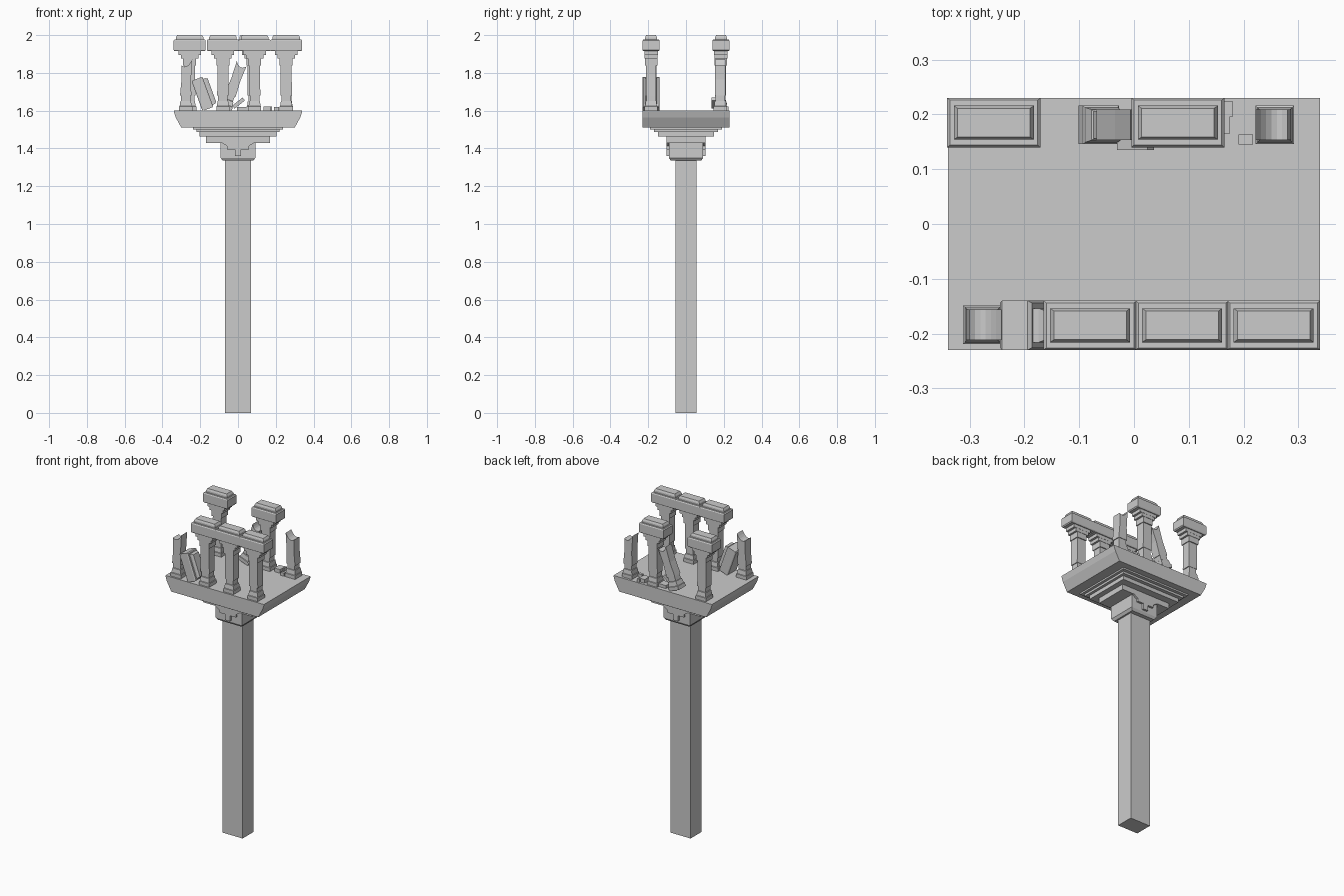
import bpy, bmesh
from math import radians
from mathutils import Matrix, Vector

if "Cube" in bpy.data.objects:
    bpy.data.objects.remove(bpy.data.objects["Cube"])


def finish(name, bm, matrix=None):
    bmesh.ops.recalc_face_normals(bm, faces=bm.faces)
    if matrix:
        bm.transform(matrix)
    mesh = bpy.data.meshes.new(name)
    bm.to_mesh(mesh)
    bm.free()
    ob = bpy.data.objects.new(name, mesh)
    bpy.context.collection.objects.link(ob)
    return ob


def loft(bm, sections):
    """Stack of rectangles (z, half_x, half_y), joined and capped."""
    rings = [[bm.verts.new((sx * hx, sy * hy, z))
              for sx, sy in ((-1, -1), (1, -1), (1, 1), (-1, 1))]
             for z, hx, hy in sections]
    for a, b in zip(rings, rings[1:]):
        for i in range(4):
            j = (i + 1) % 4
            bm.faces.new((a[i], a[j], b[j], b[i]))
    bm.faces.new(rings[0][::-1])
    bm.faces.new(rings[-1])


def extrude_y(bm, outline, y0, y1):
    """Prism from an x-z outline."""
    face = bm.faces.new([bm.verts.new((x, y0, z)) for x, z in outline])
    out = bmesh.ops.extrude_face_region(bm, geom=[face])
    verts = [v for v in out["geom"] if isinstance(v, bmesh.types.BMVert)]
    bmesh.ops.translate(bm, verts=verts, vec=(0, y1 - y0, 0))


def place(x, y, z, tilt=0, turn=0):
    return (Matrix.Translation((x, y, z)) @ Matrix.Rotation(radians(turn), 4, 'Z')
            @ Matrix.Rotation(radians(tilt), 4, 'Y'))


def stack(name, sections, matrix=None):
    bm = bmesh.new()
    loft(bm, sections)
    return finish(name, bm, matrix)


BASE = [(0, .035, .035), (.022, .035, .035), (.024, .032, .032),
        (.05, .028, .028), (.052, .025, .025), (.08, .025, .025)]
LINTEL = [(0, .08, .041), (.006, .085, .045), (.056, .085, .045), (.062, .08, .041),
          (.062, .073, .031), (.073, .073, .031), (.085, .066, .026)]


def column(name, x, y):
    """Whole column: base, shaft, stepped capital and lintel block."""
    stack(name, BASE + [(.08, .03, .027), (.24, .029, .027), (.24, .034, .033),
                        (.275, .034, .033), (.275, .046, .035), (.295, .046, .035),
                        (.295, .06, .036), (.318, .06, .036)], place(x, y, 1.6))
    stack(name + "_lintel", LINTEL, place(x, y, 1.915))


def broken_column(name, matrix, slope, lean=0.0):
    """Snapped column with a curved, slanting break."""
    bm = bmesh.new()
    loft(bm, BASE)
    n = 6
    top = [((-.029 + .058 * i / n) + lean,
            .255 + slope * (i / n - .5) - .02 * (1 - (2 * i / n - 1) ** 2))
           for i in range(n + 1)]
    extrude_y(bm, [(.03, .08), (-.03, .08), (-.025 + lean / 2, .165)] + top
              + [(.025 + lean / 2, .165)], -.028, .028)
    finish(name, bm, matrix)


# Pole and its collar
stack("pole", [(0, .07, .055), (1.345, .07, .055)])
stack("collar", [(1.335, .08, .08), (1.35, .092, .09), (1.435, .092, .09)])

# T-shaped stepped brackets on the front and back of the collar
bm = bmesh.new()
half = [(.017, 1.36), (.017, 1.395), (.057, 1.395), (.057, 1.412), (.085, 1.43)]
outline = half + [(-x, z) for x, z in half[::-1]]
for s in (-1, 1):
    extrude_y(bm, outline, s * .085, s * .103)
finish("collar_brackets", bm)

# Stepped underside
for i, (z0, z1, hx, hy) in enumerate([(1.43, 1.463, .17, .103), (1.463, 1.487, .203, .148),
                                      (1.487, 1.5, .22, .17), (1.5, 1.512, .237, .19)]):
    stack(f"underside_step_{i + 1}", [(z0, hx, hy), (z1, hx, hy)])

# Platform with sloping ends
bm = bmesh.new()
extrude_y(bm, [(-.30, 1.51), (.30, 1.51), (.33, 1.565), (.34, 1.595), (.34, 1.6),
               (-.34, 1.6), (-.34, 1.595), (-.33, 1.565)], -.23, .23)
finish("platform", bm)

# Standing columns: three in front, two behind
for i, x in enumerate((-.08, .088, .255)):
    column(f"front_column_{i + 1}", x, -.185)
for i, x in enumerate((-.256, .08)):
    column(f"back_column_{i + 1}", x, .185)

# Broken columns
broken_column("front_broken_column", place(-.277, -.184, 1.6), .03, .006)
broken_column("back_broken_column", place(.257, .181, 1.6, 0, 180), .03, .006)
broken_column("leaning_column", place(-.068, .181, 1.609, 20), -.01)

# Fallen lintel block
fallen = place(-.18, -.185, 1.692, 70) @ Matrix.Translation((0, 0, -.04))
stack("fallen_lintel", LINTEL, fallen)

# Rubble
for i, (x, y, z, sx, sy, sz, tilt) in enumerate([
        (.172, .210, 1.61, .017, .028, .022, 0), (.204, .154, 1.609, .026, .018, .02, 0),
        (.003, .155, 1.64, .07, .04, .02, -38), (.155, .19, 1.611, .04, .05, .024, 0),
        (.02, .18, 1.609, .05, .05, .02, 0)]):
    stack(f"rubble_{i + 1}", [(-sz / 2, sx / 2, sy / 2), (sz / 2, sx / 2, sy / 2)],
          place(x, y, z, tilt))
